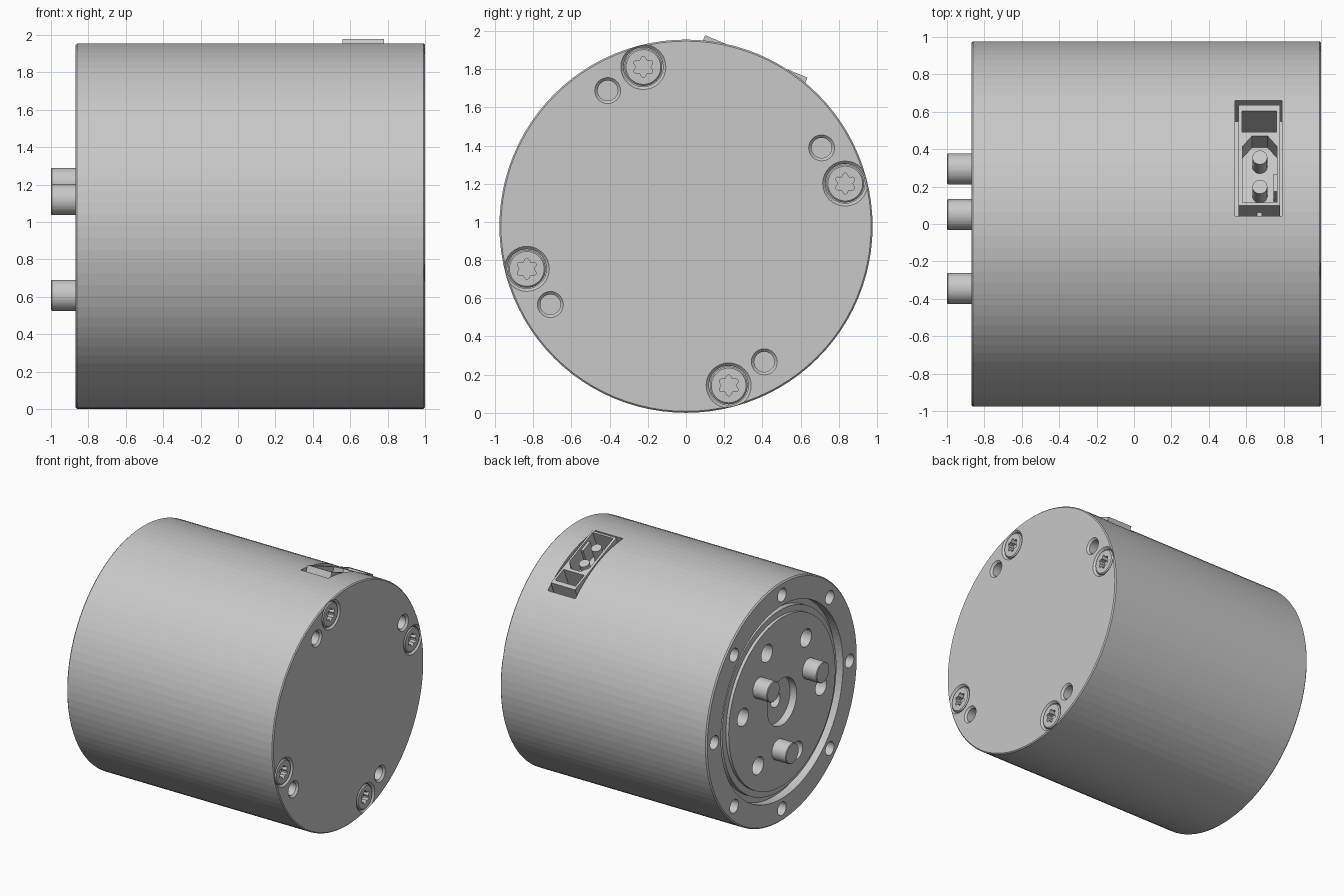
import bpy, bmesh
from math import sin, cos, pi, radians
from mathutils import Matrix, Vector

cube = bpy.data.objects.get("Cube")
if cube:
    bpy.data.objects.remove(cube, do_unlink=True)

R = 0.977          # housing radius
CZ = 0.9775        # height of the shaft axis
BACK, FACE = -0.87, 1.0

metal = bpy.data.materials.new("light grey metal")
metal.use_nodes = True
grey = (0.58, 0.58, 0.58, 1)
metal.diffuse_color = grey
metal.node_tree.nodes["Principled BSDF"].inputs["Base Color"].default_value = grey


def lathe(bm, profile, seg, radius=0.0, angle=0.0):
    """Spin (x, r) points round an axis parallel to x, placed on a bolt circle."""
    c = Vector((0, radius * cos(radians(angle)), CZ + radius * sin(radians(angle))))
    vs = [bm.verts.new(c + Vector((x, r, 0))) for x, r in profile]
    es = [bm.edges.new(p) for p in zip(vs, vs[1:])]
    bmesh.ops.spin(bm, geom=vs + es, cent=c, axis=(1, 0, 0), angle=2 * pi, steps=seg)
    bmesh.ops.remove_doubles(bm, verts=bm.verts, dist=1e-5)


def rod(bm, x0, x1, r, seg, radius=0.0, angle=0.0):
    lathe(bm, [(x0, 0), (x0, r), (x1, r), (x1, 0)], seg, radius, angle)


def prism(bm, points, depth, matrix):
    """Extrude a closed outline along local z by depth (start, end)."""
    lo, hi = depth
    face = bm.faces.new([bm.verts.new(matrix @ Vector((x, y, lo))) for x, y in points])
    ext = bmesh.ops.extrude_face_region(bm, geom=[face], use_keep_orig=True)
    move = matrix.to_3x3() @ Vector((0, 0, hi - lo))
    bmesh.ops.translate(bm, vec=move,
                        verts=[g for g in ext["geom"] if isinstance(g, bmesh.types.BMVert)])


def block(bm, x0, x1, y0, y1, z0, z1, matrix):
    prism(bm, [(x0, y0), (x1, y0), (x1, y1), (x0, y1)], (z0, z1), matrix)


def finish(bm, name):
    bmesh.ops.recalc_face_normals(bm, faces=bm.faces)
    me = bpy.data.meshes.new(name)
    bm.to_mesh(me)
    bm.free()
    me.materials.append(metal)
    ob = bpy.data.objects.new(name, me)
    bpy.context.collection.objects.link(ob)
    return ob


def carve(ob, cutter_bm):
    """Subtract a cutter, then drop it."""
    cutter = finish(cutter_bm, ob.name + "_cutter")
    cutter.hide_render = True
    mod = ob.modifiers.new("cut", 'BOOLEAN')
    mod.operation, mod.solver, mod.object = 'DIFFERENCE', 'EXACT', cutter
    bpy.context.view_layer.objects.active = ob
    bpy.ops.object.modifier_apply(modifier=mod.name)
    bpy.data.objects.remove(cutter, do_unlink=True)


# Frame of the socket: local z points outwards from the shaft axis
socket = Matrix.Translation((0, 0, CZ)) @ Matrix.Rotation(radians(-22.5), 4, 'X')

# Housing, with the output disc, its ring grooves and the centre recess
bm = bmesh.new()
lathe(bm, [(-0.72, 0), (-0.72, 0.06), (-0.81, 0.06), (-0.81, 0.19), (BACK, 0.19),
           (BACK, 0.69), (-0.845, 0.69), (-0.845, 0.74), (-0.80, 0.74), (-0.80, 0.79),
           (BACK, 0.79), (BACK, R - 0.01), (BACK + 0.01, R), (FACE - 0.008, R),
           (FACE, R - 0.008), (FACE, 0)], 96)
housing = finish(bm, "housing")

# Holes and socket pocket cut into the housing
bm = bmesh.new()
for i in range(8):
    rod(bm, BACK - 0.1, BACK + 0.18, 0.055, 24, 0.875, 45 * i)
for i in range(6):
    rod(bm, BACK - 0.1, BACK + 0.18, 0.072, 24, 0.51, 7.5 + 60 * i)
for i in range(4):
    for r, bottom, radius, angle in ((0.103, 0.93, 0.863, 15), (0.053, 0.88, 0.82, 30)):
        lathe(bm, [(bottom, 0), (bottom, r), (0.985, r), (1.005, r + 0.02), (1.005, 0)],
              32, radius, angle + 90 * i)
block(bm, 0.54, 0.79, -0.335, 0.335, 0.62, 1.2, socket)
carve(housing, bm)

# Drive pins on the output disc
bm = bmesh.new()
for i in range(3):
    lathe(bm, [(-0.86, 0), (-0.86, 0.083), (-0.995, 0.083), (-1, 0.078), (-1, 0)],
          40, 0.373, -82.3 + 120 * i)
finish(bm, "drive_pins")

# Cover screws with six-lobed drives
star = []
for k in range(36):
    a = 2 * pi * k / 36
    r = 0.047 + 0.009 * cos(6 * a)
    star.append((r * cos(a), r * sin(a)))
for i in range(4):
    angle = 15 + 90 * i
    bm = bmesh.new()
    lathe(bm, [(0.92, 0), (0.92, 0.099), (0.988, 0.099), (0.996, 0.091), (0.996, 0)],
          40, 0.863, angle)
    screw = finish(bm, "cover_screw_%d" % (i + 1))
    a = radians(angle)
    place = Matrix.Translation((0, 0.863 * cos(a), CZ + 0.863 * sin(a))) \
        @ Matrix.Rotation(pi / 2, 4, 'Y')
    bm = bmesh.new()
    prism(bm, star, (0.945, 1.1), place)
    carve(screw, bm)

# Socket shell with latch window and keyed cavity
bm = bmesh.new()
block(bm, 0.56, 0.78, -0.29, 0.29, 0.60, 0.962, socket)
shell = finish(bm, "socket_shell")
bm = bmesh.new()
block(bm, 0.577, 0.763, 0.135, 0.255, 0.66, 1.2, socket)
prism(bm, [(0.58, -0.275), (0.765, -0.275), (0.765, 0.05), (0.715, 0.11),
           (0.63, 0.11), (0.58, 0.05)], (0.80, 1.2), socket)
carve(shell, bm)

# Round contacts, key rib and end tabs of the socket
bm = bmesh.new()
for y in (0.0, -0.17):
    prism(bm, [(0.673 + 0.04 * cos(k * pi / 12), y + 0.04 * sin(k * pi / 12))
               for k in range(24)], (0.79, 0.93), socket)
finish(bm, "socket_contacts")
bm = bmesh.new()
block(bm, 0.745, 0.77, -0.20, -0.10, 0.79, 0.94, socket)
for s in (-1, 1):
    y0, y1 = sorted((s * 0.285, s * 0.31))
    block(bm, 0.658, 0.684, y0, y1, 0.83, 0.86, socket)
finish(bm, "socket_tabs")
